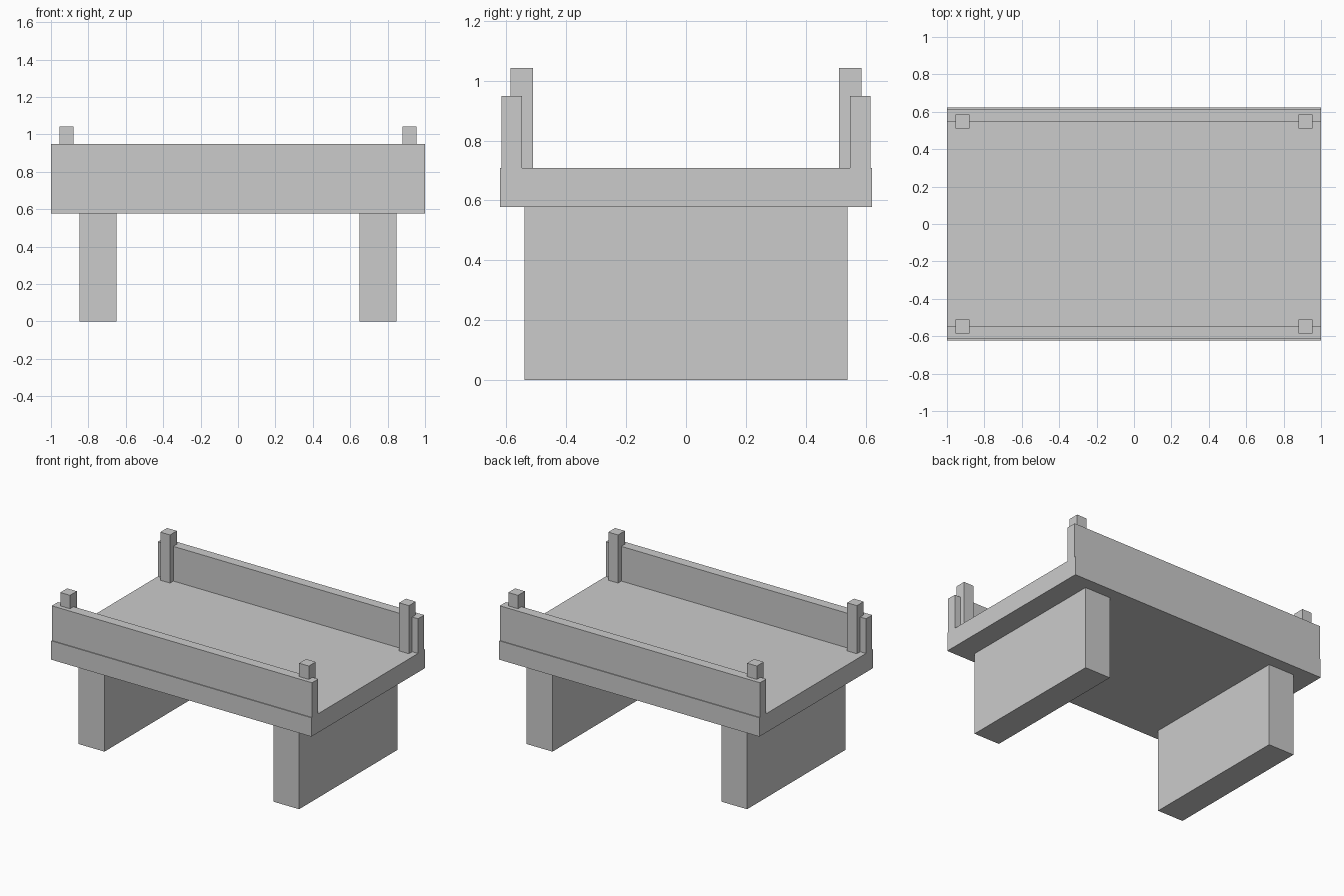
import bpy

if "Cube" in bpy.data.objects:
    bpy.data.objects.remove(bpy.data.objects["Cube"])


def box(name, x, y, z):
    """Axis-aligned box from (min, max) ranges."""
    bpy.ops.mesh.primitive_cube_add(
        size=1, location=[(a + b) / 2 for a, b in (x, y, z)])
    ob = bpy.context.object
    ob.name = name
    ob.scale = [b - a for a, b in (x, y, z)]
    bpy.ops.object.transform_apply(location=False, rotation=False, scale=True)
    return ob


def span(centre, width):
    return (centre - width / 2, centre + width / 2)


DECK_BOTTOM, DECK_TOP = 0.577, 0.708

# Bridge deck
box("deck", (-1, 1), (-0.622, 0.622), (DECK_BOTTOM, DECK_TOP))

# Wide support piers
for side, sx in (("left", -1), ("right", 1)):
    box(f"{side}_pier", span(sx * 0.748, 0.198), (-0.539, 0.539), (0, DECK_BOTTOM))

# Parapet walls with a post near each end
for end, sy in (("front", -1), ("back", 1)):
    box(f"{end}_parapet", (-1, 1), span(sy * 0.582, 0.068), (DECK_TOP, 0.949))
    for side, sx in (("left", -1), ("right", 1)):
        box(f"{end}_{side}_post", span(sx * 0.918, 0.075),
            span(sy * 0.549, 0.075), (DECK_TOP, 1.042))
